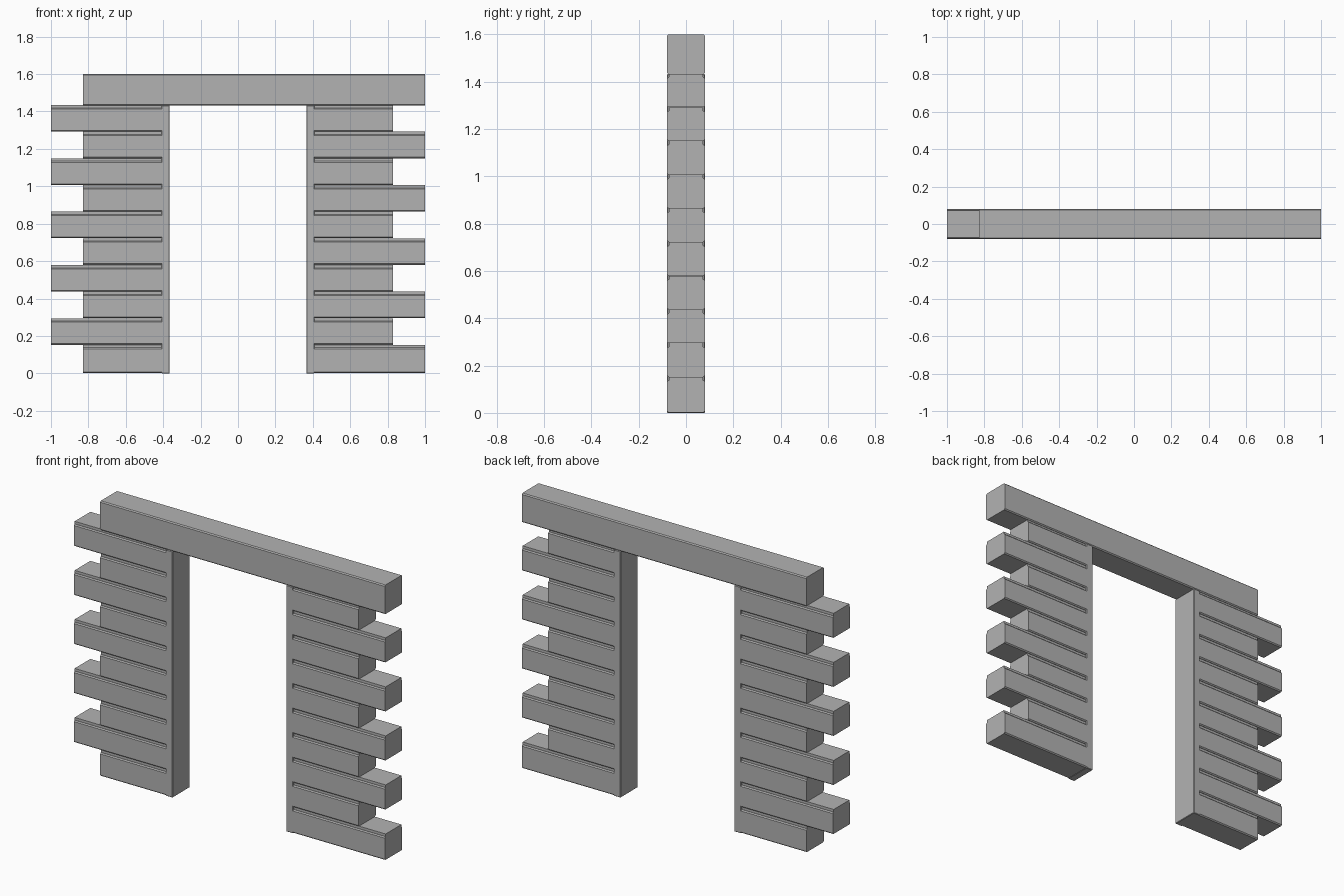
import bpy
import bmesh

cube = bpy.data.objects.get("Cube")
if cube:
    bpy.data.objects.remove(cube, do_unlink=True)

grey = bpy.data.materials.new("timber_grey")
grey.use_nodes = True
COLOUR = (0.45, 0.45, 0.45, 1)
grey.diffuse_color = COLOUR
grey.node_tree.nodes["Principled BSDF"].inputs["Base Color"].default_value = COLOUR

PITCH = 0.1425    # height of one course
HALF = 0.08       # half the wall depth
JAMB_IN, JAMB_OUT = 0.365, 0.41
SHORT, LONG = 0.83, 1.0


def extrude_profile(name, half_profile, x0, x1):
    """Mirror a (y, z) half profile and extrude it along x."""
    outline = half_profile + [(-y, z) for y, z in reversed(half_profile)]
    bm = bmesh.new()
    face = bm.faces.new([bm.verts.new((x0, y, z)) for y, z in outline])
    new = bmesh.ops.extrude_face_region(bm, geom=[face])["geom"]
    bmesh.ops.translate(bm, vec=(x1 - x0, 0, 0),
                        verts=[v for v in new if isinstance(v, bmesh.types.BMVert)])
    bmesh.ops.recalc_face_normals(bm, faces=bm.faces)
    mesh = bpy.data.meshes.new(name)
    bm.to_mesh(mesh)
    bm.free()
    mesh.materials.append(grey)
    obj = bpy.data.objects.new(name, mesh)
    bpy.context.collection.objects.link(obj)
    return obj


def chamfered(z0, z1, c=0.006):
    return [(HALF - c, z0), (HALF, z0 + c), (HALF, z1 - c), (HALF - c, z1)]


# Stacked beams, alternating long and short, each with a narrow tongue on top
for side, label in ((-1, "right"), (1, "left")):
    for i in range(10):
        z0 = 0.002 if i == 0 else 0.01 + i * PITCH
        z1 = 0.137 + i * PITCH
        profile = chamfered(z0, z1) + [(0.072, z1), (0.072, z1 + 0.015)]
        is_long = (i % 2 == 0) == (side > 0)
        end = LONG if is_long else SHORT
        xs = sorted((side * (JAMB_OUT - 0.005), side * end))
        extrude_profile(f"{label}_beam_{i + 1}", profile, *xs)

    # Door jamb covering the inner beam ends
    xs = sorted((side * JAMB_IN, side * JAMB_OUT))
    jamb = extrude_profile(f"{label}_jamb", [(HALF, 0), (HALF, 1.432)], *xs)
    bevel = jamb.modifiers.new("edge_chamfer", "BEVEL")
    bevel.width = 0.003
    bevel.segments = 1

# Lintel across the opening
extrude_profile("lintel", chamfered(1.431, 1.6), -SHORT, LONG)
